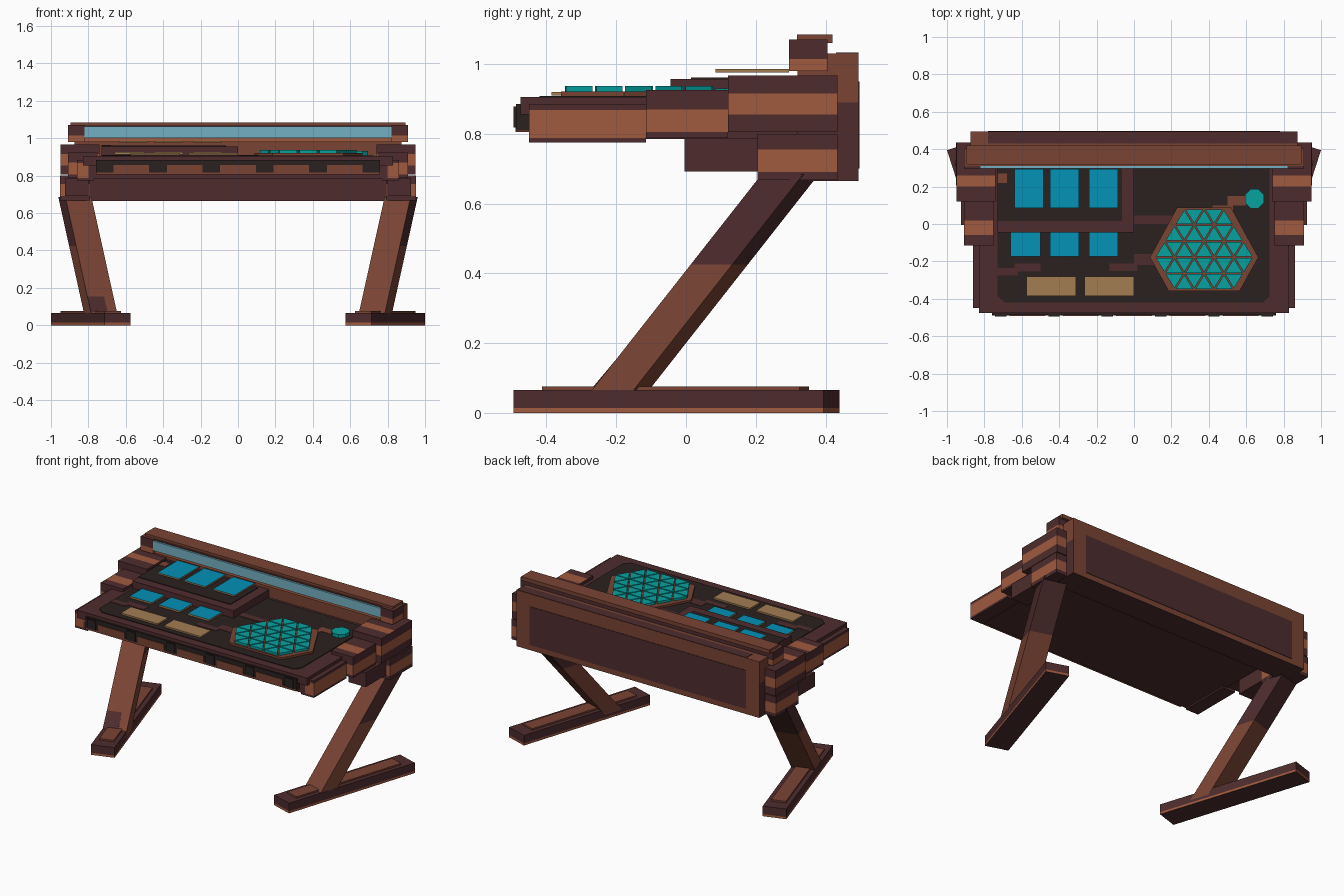
import bpy, bmesh, math
from mathutils import Vector, Matrix

cube = bpy.data.objects.get("Cube")
if cube:
    bpy.data.objects.remove(cube, do_unlink=True)


def linear(c):
    return c / 12.92 if c <= 0.04045 else ((c + 0.055) / 1.055) ** 2.4


def material(name, code):
    rgb = [linear(int(code[i:i + 2], 16) / 255) for i in (0, 2, 4)]
    m = bpy.data.materials.new(name)
    m.use_nodes = True
    m.diffuse_color = (*rgb, 1)
    bsdf = next(n for n in m.node_tree.nodes if n.type == 'BSDF_PRINCIPLED')
    bsdf.inputs["Base Color"].default_value = (*rgb, 1)
    bsdf.inputs["Roughness"].default_value = 0.7
    return m


PURPLE, BROWN, ORANGE, DARK, TEAL, CYAN, TAN, GLASS = range(8)
MATS = [material("purple brown", "4e2c2d"), material("brown", "7a4434"),
        material("orange brown", "a05a3f"), material("near black", "2b2020"),
        material("teal", "06a2a0"), material("cyan blue", "0392b6"),
        material("tan", "a27d52"), material("pale blue", "74b0c2")]


def finish(name, bm, rule, mirror=False):
    """Colour faces with an index or a rule(centre, normal), then link the mesh."""
    bmesh.ops.recalc_face_normals(bm, faces=bm.faces)
    for f in bm.faces:
        f.material_index = rule(f.calc_center_median(), f.normal) if callable(rule) else rule
    me = bpy.data.meshes.new(name)
    bm.to_mesh(me)
    bm.free()
    for m in MATS:
        me.materials.append(m)
    ob = bpy.data.objects.new(name, me)
    bpy.context.scene.collection.objects.link(ob)
    if mirror:
        ob.modifiers.new("Mirror", 'MIRROR')


def slice_mesh(bm, axis, values):
    for v in values:
        co, no = Vector(), Vector()
        co[axis], no[axis] = v, 1
        bmesh.ops.bisect_plane(bm, geom=bm.verts[:] + bm.edges[:] + bm.faces[:],
                               plane_co=co, plane_no=no)


def box(name, x, y, z, rule, ycuts=(), zcuts=(), mirror=False, bm=None):
    """Axis-aligned box from three ranges; with bm given, only add to that mesh."""
    own = bm is None
    bm = bmesh.new() if own else bm
    size = [r[1] - r[0] for r in (x, y, z)]
    mid = [(r[1] + r[0]) / 2 for r in (x, y, z)]
    bmesh.ops.create_cube(bm, size=1, matrix=Matrix.Translation(mid) @ Matrix.Diagonal((*size, 1)))
    if own:
        slice_mesh(bm, 1, ycuts)
        slice_mesh(bm, 2, zcuts)
        finish(name, bm, rule, mirror)


def prism(bm, points, z0, z1, offset=(0, 0)):
    """Extrude a polygon from z0 to z1, optionally shearing its top."""
    low = [bm.verts.new((p[0], p[1], z0)) for p in points]
    top = [bm.verts.new((p[0] + offset[0], p[1] + offset[1], z1)) for p in points]
    bm.faces.new(low[::-1])
    bm.faces.new(top)
    for i in range(len(points)):
        j = (i + 1) % len(points)
        bm.faces.new((low[i], low[j], top[j], top[i]))


def banded(zlow, zhigh, ylow=9, yhigh=9):
    """Orange band by height on the sides and by depth on the top."""
    def rule(c, n):
        if abs(n.z) > 0.5:
            return ORANGE if n.z > 0 and ylow < c.y < yhigh else PURPLE
        return ORANGE if zlow < c.z < zhigh else PURPLE
    return rule


# splayed feet, drawn along a turned axis
FOOT = Vector((0.7875, -0.0275))
ANGLE = math.radians(17.8)
ALONG = Vector((math.sin(ANGLE), math.cos(ANGLE)))
ACROSS = Vector((math.cos(ANGLE), -math.sin(ANGLE)))


def turned(u0, u1, s0, s1):
    return [FOOT + ALONG * u + ACROSS * s for u, s in ((u0, s0), (u0, s1), (u1, s1), (u1, s0))]


bm = bmesh.new()
prism(bm, turned(-0.467, 0.467, -0.073, 0.073), 0, 0.066)
slice_mesh(bm, 2, (0.014,))
finish("foot", bm, lambda c, n: ORANGE if c.z < 0.014 and abs(n.z) < 0.5 else PURPLE, True)
bm = bmesh.new()
prism(bm, turned(-0.39, 0.385, -0.045, 0.045), 0.06, 0.076)
finish("foot_tread", bm, BROWN, True)

# slanted legs
bm = bmesh.new()
prism(bm, turned(-0.26, -0.135, -0.073, 0.073), 0.03, 0.685, (0.145, 0.515))
slice_mesh(bm, 2, (0.425,))
finish("leg", bm, lambda c, n: BROWN if c.z < 0.425 or (n.y < -0.4 and n.x < 0.3) else PURPLE, True)
bm = bmesh.new()
prism(bm, [(-p.x, p.y) for p in turned(-0.264, -0.258, -0.02, 0.073)], 0.07, 0.685,
      (-0.145, 0.515))
bmesh.ops.translate(bm, verts=bm.verts, vec=(-0.009, 0.031, 0))
finish("right_leg_stripe", bm, PURPLE)

# rear beam with its painted panels
box("rear_beam", (-0.875, 0.875), (0.32, 0.495), (0.665, 1.03),
    lambda c, n: BROWN if n.z > 0.5 or n.y > 0.5 or c.z > 0.89 else PURPLE, zcuts=(0.89,))
box("rear_beam_panel", (-0.78, 0.78), (0.493, 0.498), (0.70, 0.95), PURPLE)
box("rear_beam_top_strip", (-0.78, 0.875), (0.43, 0.494), (1.027, 1.033), PURPLE)

# light bar above the beam
box("light_bar", (-0.91, 0.91), (0.31, 0.405), (0.98, 1.07),
    lambda c, n: BROWN if n.z > 0.5 else ORANGE if c.z < 1.015 else PURPLE, zcuts=(1.015,))
box("light_bar_end", (0.82, 0.91), (0.295, 0.312), (0.98, 1.07),
    lambda c, n: ORANGE if c.z < 1.015 else PURPLE, zcuts=(1.015,), mirror=True)
box("light_bar_cap", (-0.895, 0.895), (0.318, 0.42), (1.06, 1.085), BROWN)
box("light_screen", (-0.82, 0.82), (0.298, 0.312), (1.0, 1.062), GLASS)

# desk slab and work surface
box("desk_body", (-0.80, 0.80), (-0.45, 0.32), (0.785, 0.86), PURPLE)
box("desk_top", (-0.83, 0.83), (-0.475, 0.32), (0.855, 0.905), PURPLE)
bm = bmesh.new()
prism(bm, [(-0.69, -0.42), (0.69, -0.42), (0.725, -0.385), (0.725, 0.30),
           (-0.73, 0.30), (-0.73, -0.385)], 0.902, 0.909)
finish("work_surface", bm, DARK)

# worn patches on the work surface
bm = bmesh.new()
for x, y in (((0, 0.25), (0.0, 0.045)), ((0.42, 0.53), (0.06, 0.10)), ((0.5, 0.6), (0.10, 0.15)),
             ((-0.73, -0.62), (-0.275, -0.235)), ((-0.64, -0.5), (-0.255, -0.21)),
             ((-0.13, 0.02), (-0.25, -0.21)), ((0.0, 0.11), (-0.22, -0.16))):
    box("", x, y, (0.906, 0.911), 0, bm=bm)
finish("surface_patches", bm, lambda c, n: BROWN if c.x > 0.3 else PURPLE)

# front lip with recessed panels
box("front_lip", (-0.76, 0.76), (-0.487, -0.44), (0.81, 0.885), DARK)
box("front_lip_rail", (-0.76, 0.76), (-0.489, -0.45), (0.805, 0.818), BROWN)
bm = bmesh.new()
for i in range(-2, 3):
    c = i * 0.285
    prism(bm, [(c - 0.095, -0.491), (c + 0.095, -0.491), (c + 0.095, -0.48), (c - 0.095, -0.48)],
          0.818, 0.858)
finish("front_lip_panels", bm, BROWN)
bm = bmesh.new()
for i in range(6):
    c = -0.7125 + i * 0.285
    box("", (c - 0.03, c + 0.03), (-0.495, -0.48), (0.818, 0.878), 0, bm=bm)
finish("front_lip_pillars", bm, DARK)

# stepped side armour
box("side_trim_front", (0.77, 0.862), (-0.45, -0.115), (0.775, 0.885),
    lambda c, n: PURPLE if c.z > 0.868 or c.z < 0.788 else ORANGE,
    zcuts=(0.788, 0.868), mirror=True)
box("side_trim_middle", (0.75, 0.91), (-0.115, 0.12), (0.79, 0.925), banded(0.805, 0.87, -0.06, 0.02),
    (-0.06, 0.02), (0.805, 0.87), True)
box("side_trim_rear", (0.74, 0.95), (0.12, 0.435), (0.805, 0.967), banded(0.855, 0.915, 0.2, 0.26),
    (0.2, 0.26), (0.855, 0.915), True)
box("bracket_front", (0.80, 0.925), (-0.005, 0.21), (0.692, 0.787), PURPLE, mirror=True)
box("bracket_rear", (0.79, 0.953), (0.205, 0.435), (0.667, 0.80), banded(0.69, 0.755),
    zcuts=(0.69, 0.755), mirror=True)

# raised console and screen tiles
box("console_step", (-0.73, 0.0), (-0.045, 0.32), (0.90, 0.957), PURPLE)
box("console_step_top", (-0.73, -0.065), (0.015, 0.30), (0.955, 0.961), DARK)
box("console_patch", (-0.73, -0.68), (0.22, 0.27), (0.958, 0.963), BROWN)


def tiles(name, columns, y, z, colour):
    bm = bmesh.new()
    for x in columns:
        box("", x, y, z, 0, bm=bm)
    finish(name, bm, lambda c, n: colour if n.z > 0.5 else TAN)


tiles("rear_tiles", ((-0.64, -0.485), (-0.45, -0.295), (-0.24, -0.085)), (0.085, 0.295),
      (0.976, 0.986), CYAN)
tiles("middle_tiles", ((-0.66, -0.5), (-0.45, -0.295), (-0.24, -0.085)), (-0.175, -0.045),
      (0.914, 0.926), CYAN)
tiles("front_keys", ((-0.575, -0.31), (-0.265, 0.0)), (-0.385, -0.28), (0.91, 0.92), TAN)

# hexagonal keypad of triangular keys
CX, CY, SIDE, ROW = 0.375, -0.178, 0.106, 0.0865
bm = bmesh.new()
prism(bm, [(CX + a, CY + b) for a, b in ((-0.29, 0), (-0.19, -0.18), (0.19, -0.18),
                                         (0.29, 0), (0.145, 0.265), (-0.145, 0.265))], 0.905, 0.922)
finish("keypad_base", bm, BROWN)
bm = bmesh.new()
for r in range(-2, 3):
    wide = 5 - r if r >= 0 else 6 + r
    up = 1 if r >= 0 else -1
    base = CY + (r if r >= 0 else r + 1) * ROW
    for k in range(2 * wide - 1):
        flip = up if k % 2 == 0 else -up
        x = CX + (k - wide + 1) * SIDE / 2
        y0 = base if k % 2 == 0 else base + up * ROW
        tri = [Vector((x - SIDE / 2, y0)), Vector((x + SIDE / 2, y0)), Vector((x, y0 + flip * ROW))]
        mid = (tri[0] + tri[1] + tri[2]) / 3
        tri = [mid + (p - mid) * 0.87 for p in tri]
        prism(bm, tri, 0.918, 0.937)
finish("keypad_keys", bm, TEAL)

# round selector button
bm = bmesh.new()
bmesh.ops.create_cone(bm, cap_ends=True, segments=8, radius1=0.055, radius2=0.055, depth=0.025,
                      matrix=Matrix.Translation((0.645, 0.135, 0.918))
                      @ Matrix.Rotation(math.pi / 8, 4, 'Z'))
finish("selector_button", bm, TEAL)
